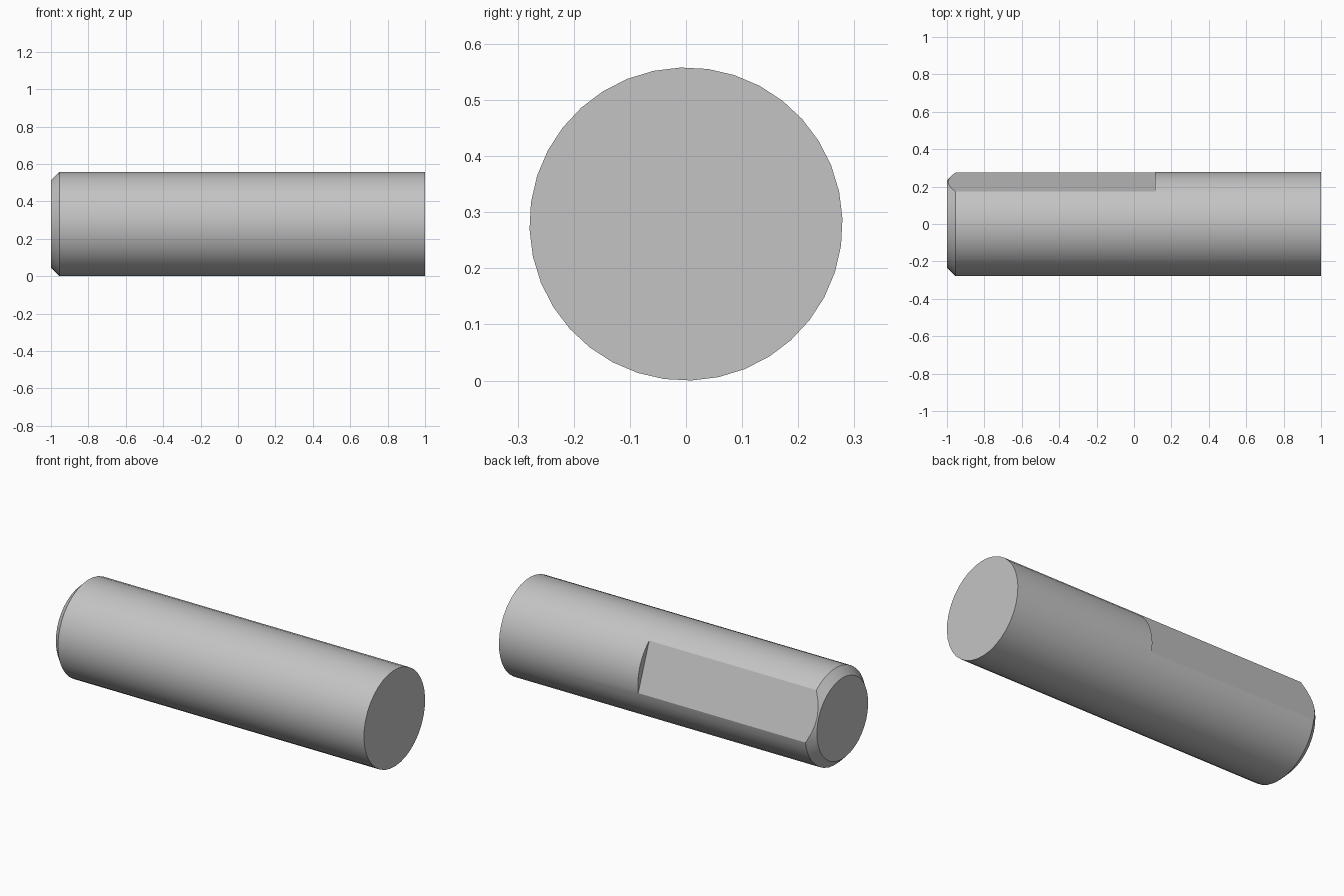
import bpy, bmesh, math
from mathutils import Matrix

cube = bpy.data.objects.get("Cube")
if cube:
    bpy.data.objects.remove(cube, do_unlink=True)

RADIUS, CHAMFER, SIDES = 0.279, 0.045, 36
FLAT_ANGLE = math.radians(20.7)   # direction the flat faces, above +y
FLAT_DEPTH = 0.24                 # axis to flat
FLAT_END = 0.113                  # where the flat stops along x

grey = bpy.data.materials.new("steel_grey")
grey.use_nodes = True
colour = (0.55, 0.55, 0.55, 1)
grey.diffuse_color = colour
grey.node_tree.nodes["Principled BSDF"].inputs["Base Color"].default_value = colour


def make_object(name, bm):
    bmesh.ops.recalc_face_normals(bm, faces=bm.faces)
    mesh = bpy.data.meshes.new(name)
    bm.to_mesh(mesh)
    bm.free()
    mesh.materials.append(grey)
    obj = bpy.data.objects.new(name, mesh)
    bpy.context.collection.objects.link(obj)
    return obj


# Round pin with one chamfered end, skinned from three rings
bm = bmesh.new()
rings = []
for x, r in ((-1, RADIUS - CHAMFER), (-1 + CHAMFER, RADIUS), (1, RADIUS)):
    ring = []
    for i in range(SIDES):
        a = math.tau * i / SIDES + math.radians(2)
        ring.append(bm.verts.new((x, r * math.cos(a), RADIUS + r * math.sin(a))))
    rings.append(ring)
for a, b in zip(rings, rings[1:]):
    for i in range(SIDES):
        j = (i + 1) % SIDES
        bm.faces.new((a[i], a[j], b[j], b[i]))
bm.faces.new(rings[0])
bm.faces.new(rings[-1])
pin = make_object("pin", bm)

# Box that cuts the tilted flat
bm = bmesh.new()
bmesh.ops.create_cube(bm, size=1)
start = -1.2
bmesh.ops.transform(bm, verts=bm.verts, matrix=(
    Matrix.Translation(((start + FLAT_END) / 2, 0, RADIUS))
    @ Matrix.Rotation(FLAT_ANGLE, 4, "X")
    @ Matrix.Translation((0, FLAT_DEPTH + 0.15, 0))
    @ Matrix.Diagonal((FLAT_END - start, 0.3, 0.8, 1))))
cutter = make_object("flat_cutter", bm)
cutter.hide_render = True

# Cut the flat, then drop the helper
bpy.ops.object.select_all(action="DESELECT")
pin.select_set(True)
bpy.context.view_layer.objects.active = pin
cut = pin.modifiers.new("flat", "BOOLEAN")
cut.operation = "DIFFERENCE"
cut.solver = "EXACT"
cut.object = cutter
bpy.ops.object.modifier_apply(modifier=cut.name)
bpy.data.objects.remove(cutter, do_unlink=True)

bpy.ops.object.shade_smooth_by_angle(angle=math.radians(20))
